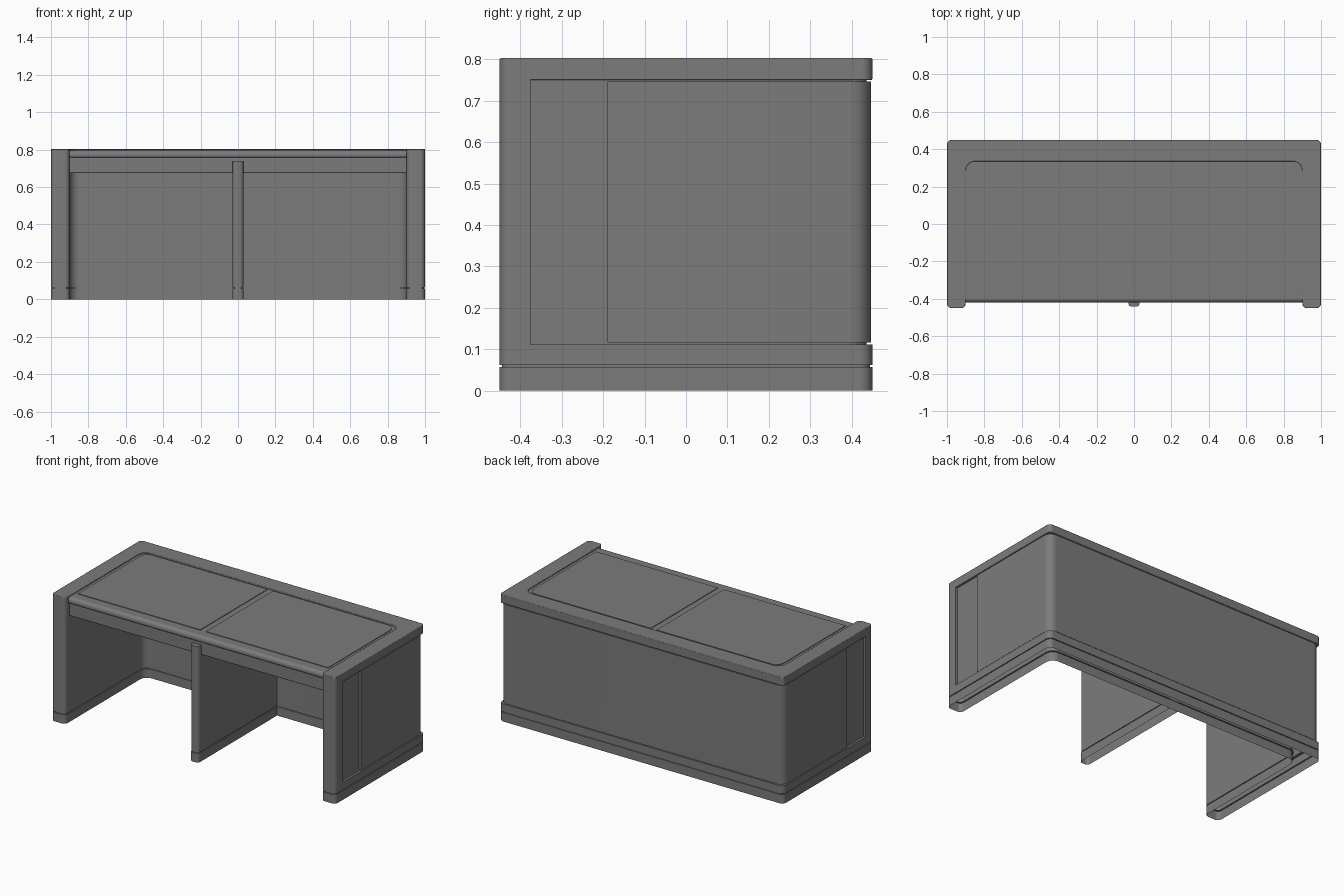
import bpy, bmesh, math
from mathutils import Vector

if "Cube" in bpy.data.objects:
    bpy.data.objects.remove(bpy.data.objects["Cube"])

GREY = bpy.data.materials.new("dark_grey")
GREY.diffuse_color = (0.2, 0.2, 0.2, 1)
GREY.use_nodes = True
GREY.node_tree.nodes["Principled BSDF"].inputs["Base Color"].default_value = GREY.diffuse_color


def rounded(points, seg=6):
    """Fillet a closed 2D outline given as (x, y, radius)."""
    out, n = [], len(points)
    for i, (x, y, r) in enumerate(points):
        p = Vector((x, y))
        if r <= 0:
            out.append(p)
            continue
        a = (Vector(points[i - 1][:2]) - p).normalized()
        b = (Vector(points[(i + 1) % n][:2]) - p).normalized()
        half = a.angle(b) / 2
        c = p + (a + b).normalized() * (r / math.sin(half))
        s = p + a * (r / math.tan(half)) - c
        e = p + b * (r / math.tan(half)) - c
        turn = s.angle_signed(e)
        for k in range(seg + 1):
            t = -turn * k / seg
            out.append(c + Vector((s.x * math.cos(t) - s.y * math.sin(t),
                                   s.x * math.sin(t) + s.y * math.cos(t))))
    return out


def loft(name, levels, axis='Z', bevel=0.0, low_cap=True, high_cap=True):
    """Skin matching outlines stacked along Z (x, y) or X (y, z)."""
    bm = bmesh.new()
    rings = []
    for outline, h in levels:
        rings.append([bm.verts.new((p.x, p.y, h) if axis == 'Z' else (h, p.x, p.y))
                      for p in outline])
    n = len(rings[0])
    for a, b in zip(rings, rings[1:]):
        for i in range(n):
            j = (i + 1) % n
            bm.faces.new((a[i], a[j], b[j], b[i]))
    caps = [bm.faces.new(rings[0]), bm.faces.new(rings[-1])]
    bmesh.ops.recalc_face_normals(bm, faces=bm.faces)
    drop = [f for f, keep in zip(caps, (low_cap, high_cap)) if not keep]
    bmesh.ops.delete(bm, geom=drop, context='FACES_ONLY')
    me = bpy.data.meshes.new(name)
    bm.to_mesh(me)
    bm.free()
    me.materials.append(GREY)
    ob = bpy.data.objects.new(name, me)
    bpy.context.collection.objects.link(ob)
    bpy.ops.object.select_all(action='DESELECT')
    ob.select_set(True)
    bpy.context.view_layer.objects.active = ob
    bpy.ops.object.shade_smooth_by_angle(angle=math.radians(35))
    if bevel:
        m = ob.modifiers.new("soft_edges", 'BEVEL')
        m.width, m.segments, m.limit_method = bevel, 2, 'ANGLE'
        m.angle_limit = math.radians(40)
    # keep the large flat faces evenly shaded
    w = ob.modifiers.new("flat_shading", 'WEIGHTED_NORMAL')
    w.keep_sharp = True
    return ob


def prism(name, outline, lo, hi, **options):
    return loft(name, [(outline, lo), (outline, hi)], **options)


def mirrored(right):
    """Close a right-hand half outline with its mirror image."""
    return rounded(right + [(-x, y, r) for x, y, r in reversed(right)])


def u_shape(out=0.0, inn=0.0, front=0.0, inner_y=0.35, rc=0.03):
    xi, y0 = 0.9 + inn, -0.45 + front
    return mirrored([(xi, inner_y + inn, 0.05), (xi, y0, 0.025),
                     (1 - out, y0, 0.025), (1 - out, 0.45 - out, rc)])


# Hollow plinth, open underneath, with a shadow groove and a ledge above
g = 0.006
loft("plinth_band", [(u_shape(), 0), (u_shape(), 0.057), (u_shape(g, g, g), 0.057),
                     (u_shape(g, g, g), 0.062), (u_shape(), 0.062), (u_shape(), 0.112),
                     (u_shape(0.014), 0.112)], low_cap=False, high_cap=False)

# U-shaped top rim
prism("top_rim", u_shape(inner_y=0.335, rc=0.025), 0.75, 0.803, bevel=0.003)

# Hollow wall core with full-depth front posts
core = [(0.9, 0.35, 0.05), (0.9, -0.45, 0.025), (1, -0.45, 0.025), (1, -0.375, 0),
        (0.986, -0.375, 0), (0.986, 0.436, 0.045)]
prism("wall_core", mirrored(core), 0.112, 0.755, low_cap=False, high_cap=False)

# Wrap-around outer panel on the sides and back
skin = [(0.985, 0.435, 0.045), (0.985, -0.19, 0), (0.997, -0.19, 0), (0.997, 0.447, 0.05)]
prism("outer_panel", mirrored(skin), 0.116, 0.746)

# Desktop: rounded nose over a set-back apron, extruded between the side walls
desk = [(-0.42, 0.796, 0.022), (-0.42, 0.757, 0.012), (-0.408, 0.757, 0),
        (-0.408, 0.675, 0.006), (0.352, 0.675, 0), (0.352, 0.796, 0)]
prism("desktop", rounded(desk), -0.901, 0.901, axis='X', low_cap=False, high_cap=False)

# Two work-surface mats, rounded at the outer back corner
for side, s in (("left", -1), ("right", 1)):
    mat = [(s * 0.02, -0.35, 0), (s * 0.88, -0.35, 0),
           (s * 0.88, 0.325, 0.05), (s * 0.02, 0.325, 0)]
    prism(side + "_work_mat", rounded(mat), 0.795, 0.8, low_cap=False)


# Central divider, hollow underneath, with matching groove
def divider(off=0.0):
    w = 0.03 - off
    return rounded([(w, 0.352, 0), (w, -0.442 + off, 0.02),
                    (-w, -0.442 + off, 0.02), (-w, 0.352, 0)])


loft("divider", [(divider(), 0), (divider(), 0.057), (divider(g), 0.057),
                 (divider(g), 0.062), (divider(0.001), 0.062), (divider(0.001), 0.737)],
     low_cap=False)
